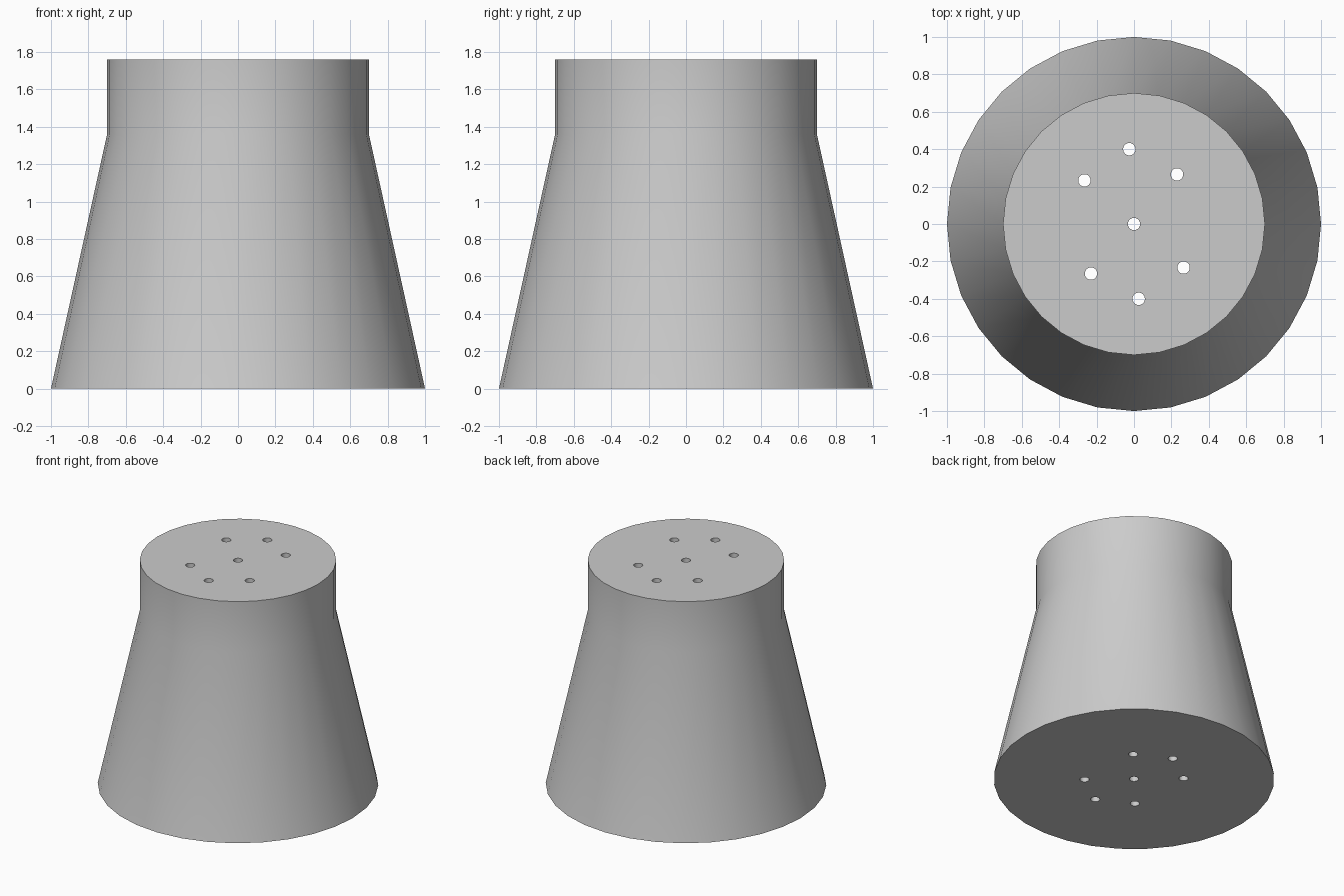
import bpy
import bmesh
from math import radians
from mathutils import Matrix

cube = bpy.data.objects.get("Cube")
if cube:
    bpy.data.objects.remove(cube, do_unlink=True)

SIDES = 32
HEIGHT, SHOULDER = 1.76, 1.36
BASE_R, NECK_R, HOLE_R = 1.0, 0.7, 0.033

grey = bpy.data.materials.new("plain_grey")
grey.use_nodes = True
colour = (0.6, 0.6, 0.6, 1)
grey.diffuse_color = colour
grey.node_tree.nodes["Principled BSDF"].inputs["Base Color"].default_value = colour


def make_object(name, bm):
    mesh = bpy.data.meshes.new(name)
    bmesh.ops.recalc_face_normals(bm, faces=bm.faces)
    bm.to_mesh(mesh)
    bm.free()
    obj = bpy.data.objects.new(name, mesh)
    bpy.context.collection.objects.link(obj)
    mesh.materials.append(grey)
    return obj


# Tapered body with a straight neck, lofted ring by ring
bm = bmesh.new()
rings = []
for radius, z in ((BASE_R, 0), (NECK_R, SHOULDER), (NECK_R, HEIGHT)):
    ring = bmesh.ops.create_circle(bm, segments=SIDES, radius=radius,
                                   matrix=Matrix.Translation((0, 0, z)))
    rings.append(ring["verts"])
for low, high in zip(rings, rings[1:]):
    for i in range(SIDES):
        j = (i + 1) % SIDES
        bm.faces.new((low[i], low[j], high[j], high[i]))
bm.faces.new(rings[0])
bm.faces.new(rings[-1])
body = make_object("tapered_body", bm)

# Through holes: one in the centre and three mirrored pairs around it
holes = [(0, 0)]
for x, y in ((-0.025, 0.4), (0.23, 0.265), (0.265, -0.233)):
    holes += [(x, y), (-x, -y)]
bm = bmesh.new()
for x, y in holes:
    bmesh.ops.create_cone(bm, cap_ends=True, segments=SIDES, radius1=HOLE_R,
                          radius2=HOLE_R, depth=HEIGHT + 0.4,
                          matrix=Matrix.Translation((x, y, HEIGHT / 2)))
cutter = make_object("hole_cutter", bm)
cutter.hide_render = True

cut = body.modifiers.new("holes", "BOOLEAN")
cut.operation = "DIFFERENCE"
cut.solver = "EXACT"
cut.object = cutter

# Bake the holes and smooth the sides
bpy.ops.object.select_all(action="DESELECT")
body.select_set(True)
bpy.context.view_layer.objects.active = body
bpy.ops.object.modifier_apply(modifier=cut.name)
bpy.data.objects.remove(cutter, do_unlink=True)
bpy.ops.object.shade_smooth_by_angle(angle=radians(30))
